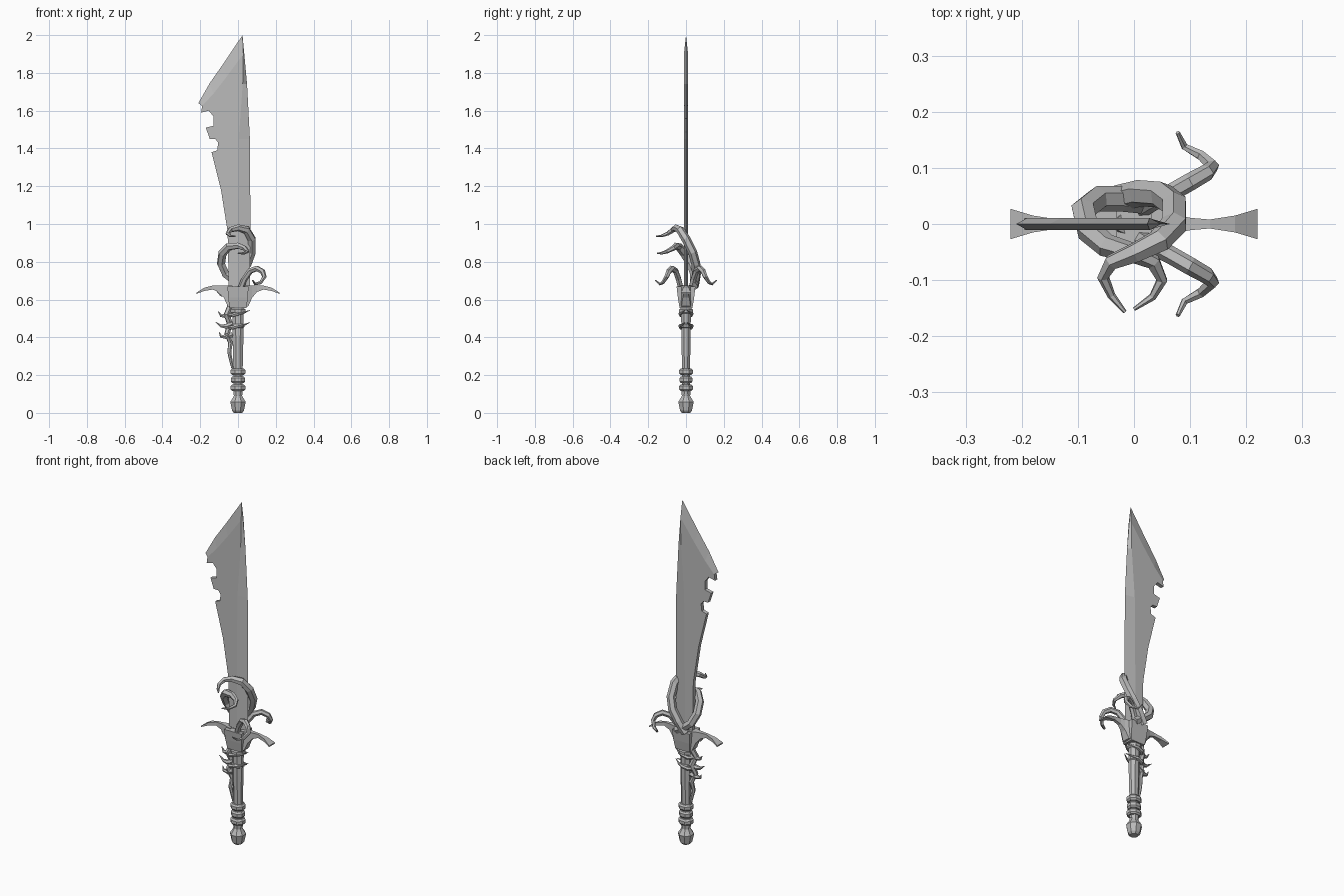
import bpy, bmesh, math
from mathutils import Vector

cube = bpy.data.objects.get("Cube")
if cube:
    bpy.data.objects.remove(cube, do_unlink=True)

steel = bpy.data.materials.new("grey_steel")
steel.use_nodes = True
grey = (0.5, 0.5, 0.5, 1)
steel.diffuse_color = grey
steel.node_tree.nodes["Principled BSDF"].inputs["Base Color"].default_value = grey


def add_mesh(name, mesh):
    mesh.materials.clear()
    mesh.materials.append(steel)
    obj = bpy.data.objects.new(name, mesh)
    bpy.context.collection.objects.link(obj)
    return obj


def finish(name, bm):
    bmesh.ops.recalc_face_normals(bm, faces=bm.faces)
    mesh = bpy.data.meshes.new(name)
    bm.to_mesh(mesh)
    bm.free()
    return add_mesh(name, mesh)


def loft(name, rings):
    """Skin a list of equal-sized point loops and cap both ends."""
    bm = bmesh.new()
    loops = [[bm.verts.new(p) for p in ring] for ring in rings]
    n = len(loops[0])
    for a, b in zip(loops, loops[1:]):
        for i in range(n):
            j = (i + 1) % n
            bm.faces.new((a[i], a[j], b[j], b[i]))
    bm.faces.new(loops[0])
    bm.faces.new(loops[-1])
    return finish(name, bm)


def lathe(name, profile, sides=8, flat=1.0):
    """Stack of (radius, z) rings around the vertical axis."""
    turn = [math.tau * (i + 0.5) / sides for i in range(sides)]
    return loft(name, [[(r * math.cos(t), r * flat * math.sin(t), z) for t in turn]
                       for r, z in profile])


def tube(name, points, thick, tip=0.15, swell=0.45):
    """Faceted tapering tube through the points."""
    cu = bpy.data.curves.new(name, "CURVE")
    cu.dimensions = "3D"
    cu.bevel_depth = thick
    cu.bevel_resolution = 1
    cu.use_fill_caps = True
    sp = cu.splines.new("POLY")
    sp.use_smooth = False
    sp.points.add(len(points) - 1)
    for i, (pt, co) in enumerate(zip(sp.points, points)):
        f = i / (len(points) - 1)
        pt.co = (*co, 1)
        pt.radius = 1 if f < swell else 1 - (1 - tip) * (f - swell) / (1 - swell)
    temp = bpy.data.objects.new(name + "_path", cu)
    bpy.context.collection.objects.link(temp)
    deps = bpy.context.evaluated_depsgraph_get()
    mesh = bpy.data.meshes.new_from_object(temp.evaluated_get(deps))
    bpy.data.objects.remove(temp, do_unlink=True)
    return add_mesh(name, mesh)


# Blade: flat core, sharpened along the tip and the long edge, broken back
edge = [(-.21, 1.64), (-.15, 1.745), (-.08, 1.845), (.024, 2), (.048, 1.74),
        (.063, 1.45), (.066, .97), (.062, .62)]
ridge = [(-.19, 1.625), (-.13, 1.69), (-.06, 1.78), (.028, 1.9), (.025, 1.74),
         (.004, 1.45), (0, .97), (0, .62)]
back = [(-.048, .62), (-.055, .96), (-.09, 1.18), (-.14, 1.38), (-.11, 1.39),
        (-.105, 1.43), (-.12, 1.45), (-.15, 1.45), (-.17, 1.51), (-.13, 1.52),
        (-.13, 1.57), (-.155, 1.6), (-.195, 1.59)]
bm = bmesh.new()
core = ridge + back
front, rear = [[bm.verts.new((x, y, z)) for x, z in core] for y in (-.011, .011)]
rim = [bm.verts.new((x, 0, z)) for x, z in edge]
bm.faces.new(front)
bm.faces.new(rear)
last = len(ridge) - 1
for i in range(last):
    for side in (front, rear):
        bm.faces.new((side[i], side[i + 1], rim[i + 1], rim[i]))
for i in range(last, len(core)):
    j = (i + 1) % len(core)
    bm.faces.new((front[i], front[j], rear[j], rear[i]))
for i in (0, last):
    bm.faces.new((front[i], rear[i], rim[i]))
finish("blade", bm)

# Collar under the blade
loft("collar", [[(-x, -y, z), (x, -y, z), (x, y, z), (-x, y, z)]
                for x, y, z in [(.045, .034, .555), (.052, .043, .61), (.056, .05, .67)]])

# Guard arms: narrow waist, fanned and drooping ends
arm = [(.03, .675, .56, .03), (.055, .675, .565, .024), (.075, .675, .61, .017),
       (.1, .675, .64, .011), (.135, .674, .653, .008), (.18, .662, .645, .015),
       (.22, .637, .63, .027)]
for side, s in (("left", 1), ("right", -1)):
    loft("guard_arm_" + side, [[(s * x, -w, top), (s * x, w, top), (s * x, w, low), (s * x, -w, low)]
                               for x, top, low, w in arm])

# Grip, bands and pommel
lathe("grip", [(.027, .1), (.027, .24), (.031, .4), (.033, .56)], flat=.85)
for i, (z, r, h) in enumerate([(.54, .043, .03), (.46, .036, .025), (.218, .043, .034),
                               (.175, .04, .036), (.133, .043, .034)]):
    lathe(f"grip_band_{i + 1}", [(r * .8, z - h / 2), (r, z - h / 4),
                                 (r, z + h / 4), (r * .8, z + h / 2)], flat=.9)
lathe("pommel", [(.024, 0), (.034, .012), (.044, .058), (.036, .07), (.024, .09), (.026, .12)])

# Two large tentacles rising behind the blade and curling around its front
tube("tentacle_high", [(-.03, .045, .67), (.01, .055, .73), (.05, .052, .79), (.072, .035, .85),
                       (.072, 0, .92), (.045, -.03, .968), (0, -.052, .98), (-.04, -.068, .97),
                       (-.055, -.095, .95), (-.04, -.128, .937), (-.016, -.157, .935)], .024)
tube("tentacle_low", [(.03, .04, .67), (-.02, .045, .7), (-.065, .045, .735), (-.09, .025, .79),
                      (-.082, -.01, .845), (-.05, -.038, .88), (0, -.052, .885), (.035, -.068, .872),
                      (.05, -.1, .855), (.033, -.13, .845), (0, -.152, .845)], .023)

# Smaller mirrored pair hooking outwards over the left guard arm
for side, s in (("front", -1), ("back", 1)):
    tube("side_tentacle_" + side, [(x, s * y, z) for x, y, z in [
        (.01, .025, .65), (.035, .04, .71), (.065, .055, .752), (.1, .075, .765), (.13, .092, .748),
        (.14, .103, .72), (.12, .122, .69), (.09, .138, .682), (.078, .163, .702)]], .016, tip=.25)

# Gnarled root running down the right side of the grip
tube("grip_root", [(-.02, 0, .67), (-.055, -.008, .62), (-.04, .008, .57), (-.06, -.006, .52),
                   (-.042, .006, .47), (-.058, -.006, .42), (-.04, .005, .37),
                   (-.046, -.004, .32), (-.036, 0, .27), (-.028, 0, .235)], .017, tip=.4)

# Thorns along the root, and coils with short thorns reaching across the grip
for i, (z, reach) in enumerate([(.635, .115), (.525, .105), (.47, .12), (.415, .1)]):
    tube(f"thorn_{i + 1}", [(-.03, 0, z), (-.06, -.004, z - .012), (-.09, -.004, z - .01),
                            (-reach, 0, z + .012)], .016, tip=.1, swell=.3)
for i, z in enumerate((.525, .46)):
    for side, s in (("front", -1), ("back", 1)):
        tube(f"coil_{side}_{i + 1}", [(-.05, 0, z - .01), (-.03, s * .026, z - .008),
                                      (0, s * .031, z), (.03, s * .022, z + .005),
                                      (.062, s * .004, z + .018)], .011, tip=.15)
